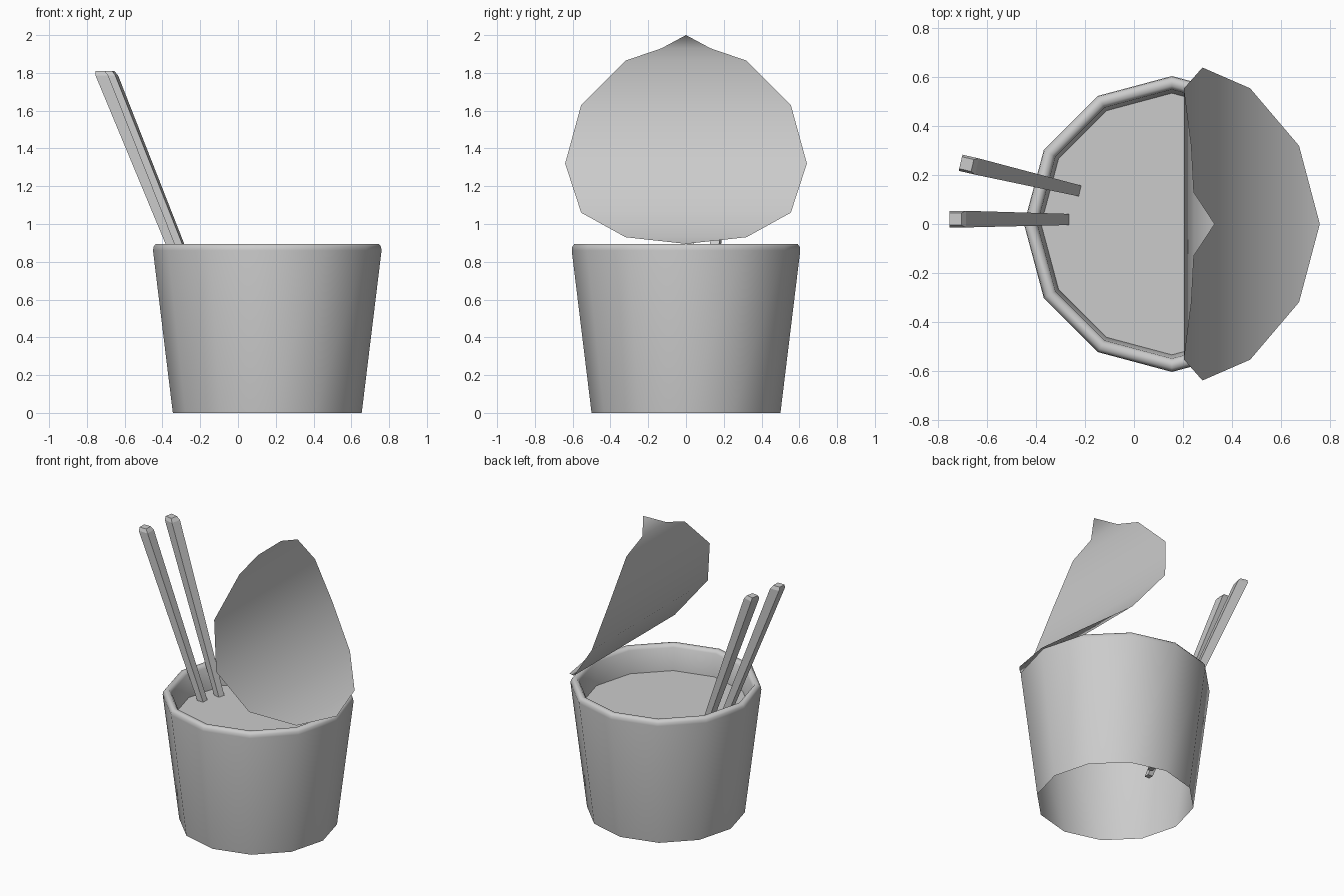
import bpy, bmesh
from math import cos, sin, pi, radians
from mathutils import Vector

cube = bpy.data.objects.get("Cube")
if cube:
    bpy.data.objects.remove(cube)

CUP_X = 0.155
SIDES = 12

grey = bpy.data.materials.new("plain_grey")
grey.use_nodes = True
grey.diffuse_color = (0.6, 0.6, 0.6, 1)
grey.node_tree.nodes["Principled BSDF"].inputs["Base Color"].default_value = (0.6, 0.6, 0.6, 1)


def finish(bm, name, smooth_angle=None):
    mesh = bpy.data.meshes.new(name)
    bm.to_mesh(mesh)
    bm.free()
    mesh.materials.append(grey)
    obj = bpy.data.objects.new(name, mesh)
    bpy.context.collection.objects.link(obj)
    if smooth_angle:
        bpy.ops.object.select_all(action='DESELECT')
        obj.select_set(True)
        bpy.context.view_layer.objects.active = obj
        bpy.ops.object.shade_smooth_by_angle(angle=radians(smooth_angle))
    return obj


def bridge(bm, low, high):
    """Join two equal closed rings with quads."""
    n = len(low)
    for i in range(n):
        j = (i + 1) % n
        bm.faces.new((low[i], low[j], high[j], high[i]))


def round_ring(bm, radius, z):
    return [bm.verts.new((CUP_X + radius * cos(2 * pi * i / SIDES),
                          radius * sin(2 * pi * i / SIDES), z)) for i in range(SIDES)]


# Cup: open underneath, rolled rim, short inner wall
bm = bmesh.new()
profile = [(0.50, 0), (0.605, 0.86), (0.602, 0.88), (0.59, 0.895),
           (0.565, 0.895), (0.55, 0.875), (0.535, 0.72)]
rings = [round_ring(bm, r, z) for r, z in profile]
for low, high in zip(rings, rings[1:]):
    bridge(bm, low, high)
finish(bm, "cup", 60)

# Flat surface of the contents
bm = bmesh.new()
bm.faces.new(round_ring(bm, 0.535, 0.72))
finish(bm, "soup_surface")

# Peeled lid: thin curled sheet, rows of (half width, x, z) from hinge to tab
bm = bmesh.new()
rows = [(0, 0.76, 0.895), (0.32, 0.675, 0.93), (0.555, 0.475, 1.06),
        (0.64, 0.28, 1.32), (0.555, 0.205, 1.63), (0.32, 0.235, 1.865),
        (0.13, 0.245, 1.93), (0, 0.33, 2.0)]
strips = [[bm.verts.new((x, y, z)) for y in ((-w, w) if w else (0,))] for w, x, z in rows]
for low, high in zip(strips, strips[1:]):
    bm.faces.new(low + high[::-1])
finish(bm, "peeled_lid", 60)


# Chopsticks: square, tapered, with a chamfered top
def chopstick(name, tip, top, yaw):
    bm = bmesh.new()
    tip, top = Vector(tip), Vector(top)
    sections = [(0, 0.018), (0.985, 0.034), (1, 0.025)]
    rings = []
    for t, half in sections:
        c = tip.lerp(top, t)
        rings.append([bm.verts.new(c + Vector((
            half * 2 ** 0.5 * cos(yaw + pi / 4 + k * pi / 2),
            half * 2 ** 0.5 * sin(yaw + pi / 4 + k * pi / 2), 0))) for k in range(4)])
    for low, high in zip(rings, rings[1:]):
        bridge(bm, low, high)
    bm.faces.new(rings[0][::-1])
    bm.faces.new(rings[-1])
    finish(bm, name)


chopstick("front_chopstick", (-0.106, 0.018, 0.27), (-0.73, 0.02, 1.81), 0)
chopstick("back_chopstick", (-0.061, 0.097, 0.27), (-0.685, 0.245, 1.81), radians(-13))
